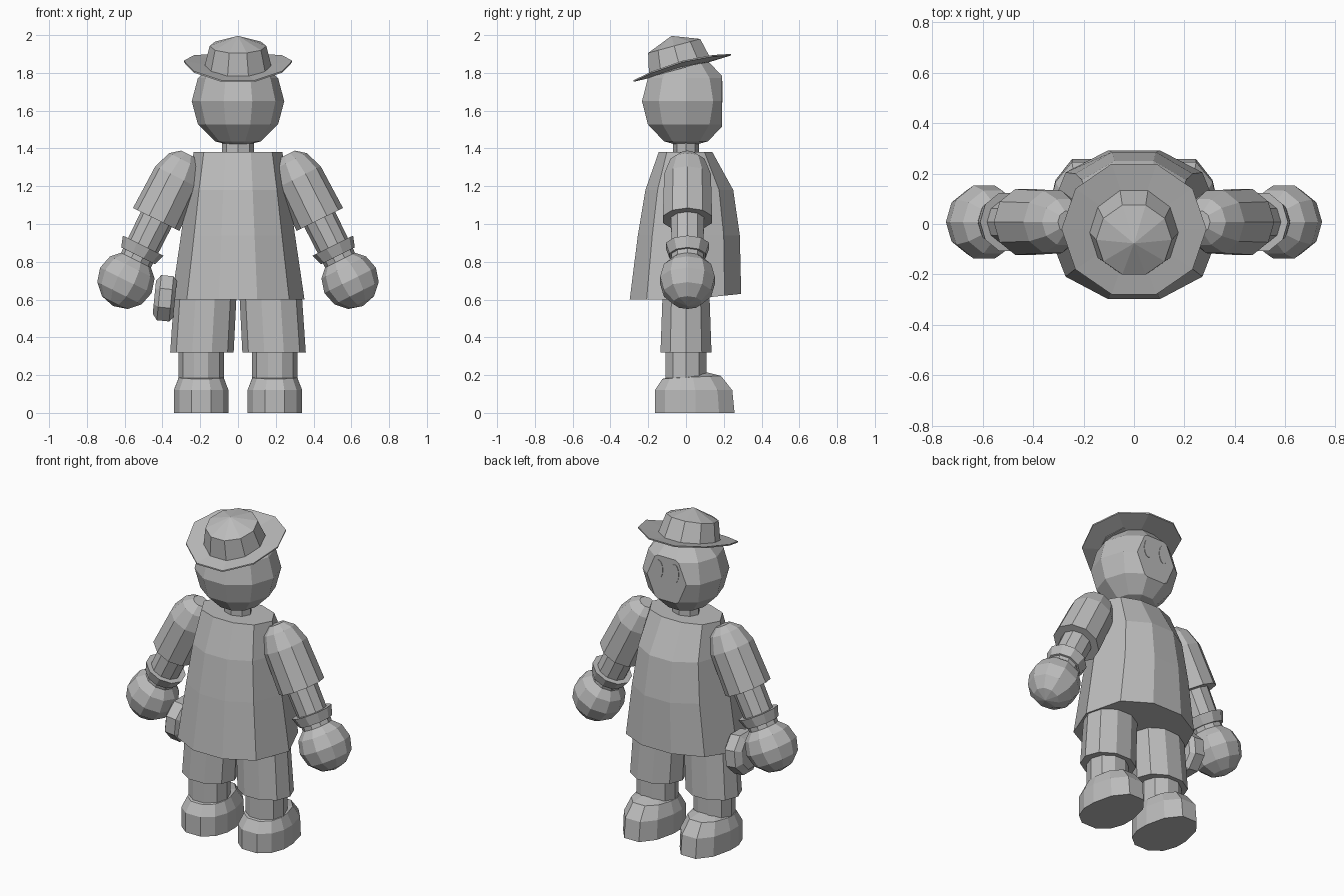
import bpy, bmesh, math
from mathutils import Vector as V

if "Cube" in bpy.data.objects:
    bpy.data.objects.remove(bpy.data.objects["Cube"])

grey = bpy.data.materials.new("plain_grey")
grey.diffuse_color = (0.5, 0.5, 0.5, 1)
grey.use_nodes = True
grey.node_tree.nodes["Principled BSDF"].inputs["Base Color"].default_value = grey.diffuse_color
X, Y, Z = V((1, 0, 0)), V((0, 1, 0)), V((0, 0, 1))


def ring(c, ru, rv, u=X, v=Y, n=10, rot=0.0):
    """Polygon of n points around c in the plane of u and v."""
    pts = []
    for k in range(n):
        a = 2 * math.pi * k / n + rot
        pts.append(V(c) + u * (ru * math.cos(a)) + v * (rv * math.sin(a)))
    return pts


def loft(name, rings, cut_y=None):
    """Skin the rings, close the ends, optionally slice off the front."""
    bm = bmesh.new()
    rows = [[bm.verts.new(p) for p in r] for r in rings]
    n = len(rows[0])
    for a, b in zip(rows, rows[1:]):
        for k in range(n):
            j = (k + 1) % n
            bm.faces.new((a[k], a[j], b[j], b[k]))
    bm.faces.new(rows[0])
    bm.faces.new(rows[-1])
    bmesh.ops.remove_doubles(bm, verts=bm.verts, dist=1e-5)
    if cut_y is not None:
        bmesh.ops.bisect_plane(bm, geom=bm.verts[:] + bm.edges[:] + bm.faces[:],
                               plane_co=(0, cut_y, 0), plane_no=Y, clear_outer=True)
        bmesh.ops.holes_fill(bm, edges=[e for e in bm.edges if e.is_boundary])
    bmesh.ops.recalc_face_normals(bm, faces=bm.faces)
    me = bpy.data.meshes.new(name)
    bm.to_mesh(me)
    bm.free()
    me.materials.append(grey)
    ob = bpy.data.objects.new(name, me)
    bpy.context.collection.objects.link(ob)
    return ob


def ball(name, c, r, u=X, w=Z, cut_y=None):
    """Faceted ball with its poles along w."""
    rings = []
    for i in range(7):
        a = math.pi * i / 6
        s = r * math.sin(a) if 0 < i < 6 else 0
        rings.append(ring(V(c) + w * (r * math.cos(a)), s, s, u))
    return loft(name, rings, cut_y)


# Head with a flat face, thin eyes, neck
ball("head", (0, 0, 1.65), 0.245, cut_y=0.19)
for s, side in ((-1, "left"), (1, "right")):
    loft("eye_" + side, [ring((s * 0.055, y, 1.70), 0.03, 0.058, X, Z, 12)
                         for y in (0.186, 0.193)])
loft("neck", [ring((0, 0, z), 0.085, 0.068, n=8) for z in (1.36, 1.48)])

# Hat: tilted brim with raised sides, tapered crown with a shallow point
SLOPE = 0.27


def brim_ring(r, dz):
    pts = ring((0, -0.02, 0), r * 1.055, r)
    for p in pts:
        p.z = 1.823 + SLOPE * (p.y + 0.02) + 0.038 * (p.x / 0.29) ** 2 + dz
    return pts


loft("hat_brim", [brim_ring(0.15, -0.006), brim_ring(0.272, -0.004),
                  brim_ring(0.272, 0.004), brim_ring(0.15, 0.006)])
tilt_y = V((0, 1, SLOPE)).normalized()
tilt_z = V((0, -SLOPE, 1)).normalized()
base = V((0, -0.03, 1.822))
loft("hat_crown", [ring(base + tilt_z * h, r, r, X, tilt_y)
                   for h, r in ((0, 0.18), (0.125, 0.15), (0.18, 0))])

# Coat: boxy ten-sided section flaring to the hem
quarter = [(1, 0), (0.77, 0.70), (0.29, 1)]
outline = (quarter + [(-x, y) for x, y in quarter[::-1]]
           + [(-x, -y) for x, y in quarter[1:]] + [(x, -y) for x, y in quarter[:0:-1]])


def coat_ring(z, rx, back, front, lift=0.0):
    return [V((x * rx, y * (front if y > 0 else back), z + (lift * y if y > 0 else 0)))
            for x, y in outline]


loft("coat", [coat_ring(1.38, 0.235, 0.145, 0.14), coat_ring(1.18, 0.268, 0.215, 0.25),
              coat_ring(0.94, 0.302, 0.255, 0.285), coat_ring(0.60, 0.352, 0.298, 0.292, 0.03)])

for s, side in ((-1, "left"), (1, "right")):
    # Arm parts share one sloping axis, measured from the sleeve opening
    axis = V((s * 0.446, 0, -0.895)).normalized()
    across = V((axis.z, 0, -axis.x))
    origin = V((s * 0.433, 0.008, 1.024))

    def limb(name, profile):
        loft(name + "_" + side, [ring(origin + axis * t, r, r, across) for t, r in profile])

    limb("sleeve", [(-0.385, 0.045), (-0.345, 0.095), (-0.25, 0.13), (0, 0.137)])
    limb("forearm", [(-0.05, 0.092), (0.25, 0.088)])
    limb("cuff", [(0.155, 0.12), (0.215, 0.10)])
    ball("hand_" + side, origin + axis * 0.36, 0.152, across, axis)

    # Shorts, leg and shoe
    loft("shorts_" + side, [ring((s * 0.172, 0, 0.64), 0.165, 0.13),
                            ring((s * 0.191, 0, 0.32), 0.168, 0.142)])
    loft("leg_" + side, [ring((s * 0.195, 0, z), 0.12, 0.115) for z in (0.36, 0.15)])
    shoe = []
    for z, rx, back, front, rise in ((0, 0.145, 0.165, 0.257, 0), (0.12, 0.145, 0.165, 0.245, 0),
                                     (0.188, 0.118, 0.125, 0.185, 0.008),
                                     (0.203, 0.07, 0.08, 0.11, 0.012)):
        # Straight sides with rounded heel and toe
        half = [(1, 0.2), (0.8, 0.68), (0.35, 1)]
        pts = half + [(-x, y) for x, y in half[::-1]]
        pts += [(-x, -y) for x, y in half] + [(x, -y) for x, y in half[::-1]]
        shoe.append([V((s * 0.195 + x * rx, y * (front if y > 0 else back), z + rise * y))
                     for x, y in pts])
    loft("shoe_" + side, shoe)

# Hip pouch: slightly tilted octagonal pad with bevelled rims
tip = V((0.10, 0, 1)).normalized()
out = V((-1, 0, 0.10)).normalized()
centre = V((-0.388, 0, 0.607))
loft("hip_pouch", [ring(centre + out * d, a, b, Y, tip, 8, math.pi / 8)
                   for d, a, b in ((-0.055, 0.095, 0.105), (-0.035, 0.125, 0.13),
                                   (0.03, 0.125, 0.13), (0.055, 0.085, 0.095))])
